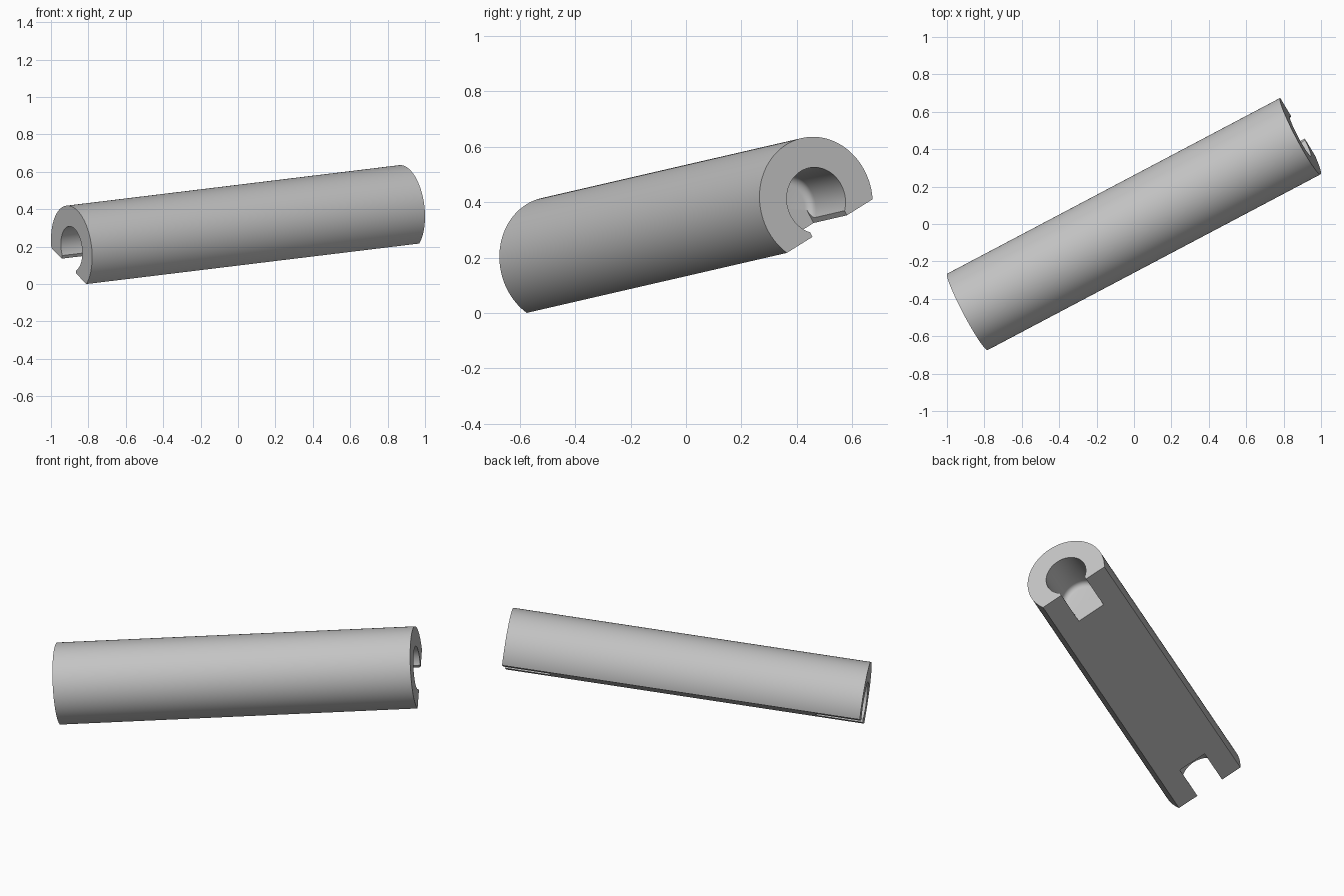
import bpy, bmesh, math
from mathutils import Matrix, Vector

cube = bpy.data.objects.get("Cube")
if cube:
    bpy.data.objects.remove(cube, do_unlink=True)

LENGTH, RADIUS, FLAT = 2.024, 0.231, -0.106
HOLE_R, DEPTH, FILLET = 0.12, 0.26, 0.03
SLOT_W = 0.165

grey = bpy.data.materials.new("light_grey")
grey.use_nodes = True
colour = (0.55, 0.55, 0.55, 1)
grey.diffuse_color = colour
grey.node_tree.nodes["Principled BSDF"].inputs["Base Color"].default_value = colour


def make_object(name, bm):
    bmesh.ops.recalc_face_normals(bm, faces=bm.faces)
    mesh = bpy.data.meshes.new(name)
    bm.to_mesh(mesh)
    bm.free()
    mesh.materials.append(grey)
    obj = bpy.data.objects.new(name, mesh)
    bpy.context.collection.objects.link(obj)
    return obj


def prism(name, profile, x0, x1):
    """Extrude a (y, z) profile along x."""
    bm = bmesh.new()
    face = bm.faces.new([bm.verts.new((x0, y, z)) for y, z in profile])
    new = bmesh.ops.extrude_face_region(bm, geom=[face])["geom"]
    bmesh.ops.translate(bm, vec=(x1 - x0, 0, 0),
                        verts=[v for v in new if isinstance(v, bmesh.types.BMVert)])
    return make_object(name, bm)


def lathe(name, profile, steps=72):
    """Spin an (x, radius) profile about the x axis."""
    bm = bmesh.new()
    verts = [bm.verts.new((x, 0, r)) for x, r in profile]
    edges = [bm.edges.new(pair) for pair in zip(verts, verts[1:])]
    bmesh.ops.spin(bm, geom=verts + edges, cent=(0, 0, 0), axis=(1, 0, 0),
                   angle=math.tau, steps=steps)
    bmesh.ops.remove_doubles(bm, verts=bm.verts, dist=1e-5)
    return make_object(name, bm)


def cut(target, cutter):
    cutter.hide_render = True
    mod = target.modifiers.new("cut", "BOOLEAN")
    mod.operation, mod.solver, mod.object = "DIFFERENCE", "EXACT", cutter
    bpy.context.view_layer.objects.active = target
    bpy.ops.object.modifier_apply(modifier=mod.name)
    bpy.data.objects.remove(cutter, do_unlink=True)


# Round bar with a flat underside
start = math.asin(FLAT / RADIUS)
sweep = math.pi - 2 * start
arc = [start + sweep * i / 80 for i in range(81)]
bar = prism("slotted_bar", [(RADIUS * math.cos(a), RADIUS * math.sin(a)) for a in arc],
            -LENGTH / 2, LENGTH / 2)

# Blind hole and slot at each end
for side in (-1, 1):
    floor = LENGTH / 2 - DEPTH
    mouth = LENGTH / 2 + 0.1
    corner = [(floor + FILLET * (1 - math.sin(a)), HOLE_R - FILLET * (1 - math.cos(a)))
              for a in (math.pi / 2 * (1 - i / 6) for i in range(7))]
    corner = [(floor + FILLET * (1 - math.cos(t)), HOLE_R - FILLET * (1 - math.sin(t)))
              for t in (math.pi / 2 * i / 6 for i in range(7))]
    profile = [(floor, 0)] + corner + [(mouth, HOLE_R), (mouth, 0)]
    cut(bar, lathe("hole_cutter", [(side * x, r) for x, r in profile]))
    half = SLOT_W / 2
    cut(bar, prism("slot_cutter", [(-half, -0.3), (half, -0.3), (half, -0.05), (-half, -0.05)],
                   side * floor, side * mouth))

# Tilt the bar into its resting pose
along = Vector((0.879, 0.464, 0.107)).normalized()
up = Vector((0.138, -0.464, 0.875))
up = (up - along * up.dot(along)).normalized()
across = up.cross(along)
pose = Matrix((along, across, up)).transposed().to_4x4()
bar.data.transform(pose)
low = [min(v.co[i] for v in bar.data.vertices) for i in range(3)]
high = [max(v.co[i] for v in bar.data.vertices) for i in range(3)]
bar.data.transform(Matrix.Translation((-(low[0] + high[0]) / 2, -(low[1] + high[1]) / 2, -low[2])))

bpy.ops.object.select_all(action="DESELECT")
bar.select_set(True)
bpy.context.view_layer.objects.active = bar
bpy.ops.object.shade_smooth_by_angle(angle=math.radians(30))
